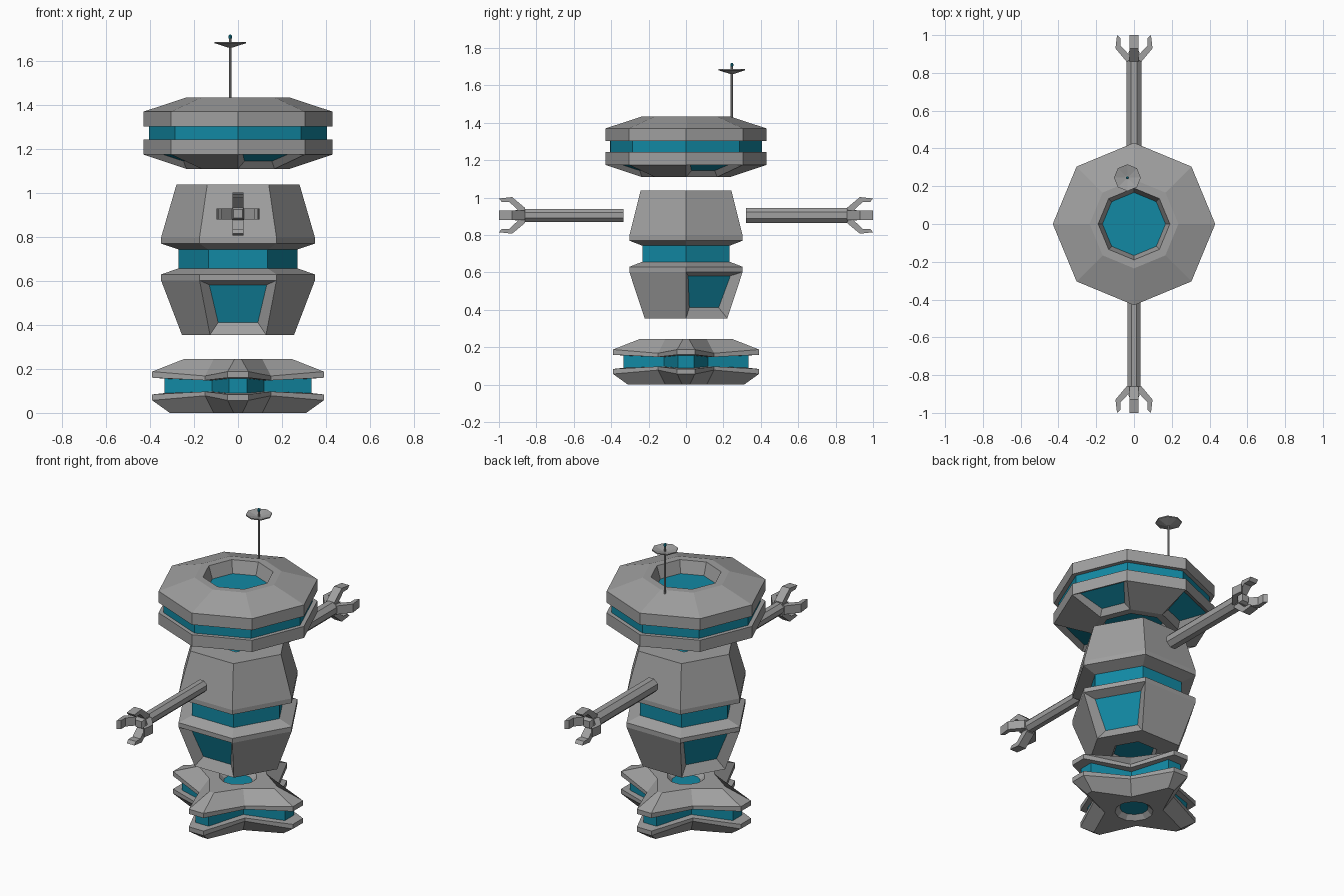
import bpy, bmesh, math
from mathutils import Vector, Matrix

if "Cube" in bpy.data.objects:
    bpy.data.objects.remove(bpy.data.objects["Cube"], do_unlink=True)


def material(name, rgb):
    m = bpy.data.materials.new(name)
    m.use_nodes = True
    m.diffuse_color = (*rgb, 1)
    bsdf = next(n for n in m.node_tree.nodes if n.type == 'BSDF_PRINCIPLED')
    bsdf.inputs["Base Color"].default_value = (*rgb, 1)
    bsdf.inputs["Roughness"].default_value = 0.6
    return m


MATS = [material("grey_metal", (0.35, 0.35, 0.35)),
        material("teal_glass", (0.006, 0.25, 0.37))]


def finish(name, bm):
    bmesh.ops.recalc_face_normals(bm, faces=bm.faces)
    me = bpy.data.meshes.new(name)
    bm.to_mesh(me)
    bm.free()
    for m in MATS:
        me.materials.append(m)
    ob = bpy.data.objects.new(name, me)
    bpy.context.scene.collection.objects.link(ob)
    return ob


def loft(rings, glass_bands=(), cap=0):
    """Skin a stack of point rings; returns the bmesh and the faces of each band."""
    bm = bmesh.new()
    vs = [[bm.verts.new(p) for p in ring] for ring in rings]
    n = len(vs[0])
    bands = []
    for b, (lo, hi) in enumerate(zip(vs, vs[1:])):
        row = []
        for i in range(n):
            j = (i + 1) % n
            f = bm.faces.new((lo[i], lo[j], hi[j], hi[i]))
            f.material_index = 1 if b in glass_bands else 0
            row.append(f)
        bands.append(row)
    for ring in (vs[0][::-1], vs[-1]):
        bm.faces.new(ring).material_index = cap
    bmesh.ops.recalc_face_normals(bm, faces=bm.faces)
    return bm, bands


def polygon(n, r, z, c=(0, 0), phase=0.0):
    return [Vector((c[0] + r * math.cos(phase + math.tau * i / n),
                    c[1] + r * math.sin(phase + math.tau * i / n), z)) for i in range(n)]


def windows(bm, faces, thickness, depth):
    """Sink a framed window into each face."""
    bmesh.ops.inset_individual(bm, faces=faces, thickness=thickness, depth=-depth)
    for f in faces:
        f.material_index = 1


# Head: eight-sided saucer with a glass belt, recessed glass caps and four windows below
head_profile = [(.167, 1.18), (.19, 1.11), (.235, 1.11), (.43, 1.175), (.43, 1.243), (.405, 1.243),
                (.405, 1.302), (.43, 1.302), (.43, 1.37), (.235, 1.434), (.19, 1.434), (.167, 1.362)]
bm, bands = loft([polygon(8, r, z) for r, z in head_profile], {5}, 1)
windows(bm, bands[2][0::2], .04, .025)
finish("head", bm)

# Torso: six-sided double barrel with a glass waist and three windows
torso_profile = [(.115, .378), (.13, .355), (.255, .355), (.35, .603), (.35, .63), (.27, .657),
                 (.27, .743), (.35, .77), (.35, .797), (.28, 1.038), (.13, 1.038), (.115, 1.01)]
bm, bands = loft([polygon(6, r, z) for r, z in torso_profile], {5}, 1)
windows(bm, bands[2][0::2], .058, .045)
finish("torso", bm)


# Base: four-pointed star, its notches on the diagonals
def star(r, w, d, z_tip, z_notch):
    pts = []
    for k in range(4):
        rot = Matrix.Rotation(k * math.pi / 2, 3, 'Z')
        pts += [rot @ Vector(p) for p in ((r, -w, z_tip), (r, w, z_tip), (d, d, z_notch))]
    return pts


base_rings = [(.075, .02, .054, .025, .025), (.1, .027, .072, 0, 0), (.31, .02, .11, 0, 0),
              (.39, .047, .15, .057, .078), (.39, .047, .15, .084, .097), (.335, .042, .118, .09, .097),
              (.335, .042, .118, .156, .148), (.39, .047, .15, .16, .148), (.39, .047, .15, .188, .168),
              (.245, .015, .11, .245, .245), (.1, .027, .072, .245, .245), (.075, .02, .054, .22, .22)]
bm, bands = loft([star(*r) for r in base_rings], {5}, 1)
finish("base", bm)

# Arms: eight-sided rods ending in a palm with four claws
ARM_Z = .905
CLAW = [(.025, .86), (.04, .86), (.098, .93), (.09, 1.0), (.072, .985), (.072, .945), (.025, .895)]


def along_y(rings, side):
    """Turn rings built up z so that they run outwards along y."""
    return [[Vector((p.x, side * p.z, ARM_Z + p.y)) for p in ring] for ring in rings]


for label, side, radius, start in (("front", -1, .037, .335), ("back", 1, .044, .32)):
    ph = math.pi / 8
    rod = [polygon(8, radius, y, phase=ph) for y in (start, .865)]
    finish(label + "_arm", loft(along_y(rod, side))[0])
    palm = [polygon(4, r, y, phase=math.pi / 4) for r, y in ((.04, .86), (.04, .91), (.028, .925))]
    finish(label + "_palm", loft(along_y(palm, side))[0])
    for k in range(4):
        rot = Matrix.Rotation(k * math.pi / 2, 3, 'Y')
        slabs = [[rot @ Vector((r, side * y, w)) + Vector((0, 0, ARM_Z)) for r, y in CLAW]
                 for w in (-.025, .025)]
        finish(f"{label}_claw_{k + 1}", loft(slabs)[0])

# Antenna: thin pole, shallow dish and a small glass tip
AT = (-.035, .245)
finish("antenna_pole", loft([polygon(8, .006, z, AT) for z in (1.40, 1.705)])[0])
dish = [(.012, 1.662), (.071, 1.681), (.071, 1.687), (.012, 1.672)]
finish("antenna_dish", loft([polygon(8, r, z, AT) for r, z in dish])[0])
tip = [(.005, 1.70), (.008, 1.705), (.008, 1.715), (.004, 1.72)]
finish("antenna_tip", loft([polygon(8, r, z, AT) for r, z in tip], {0, 1, 2}, 1)[0])
